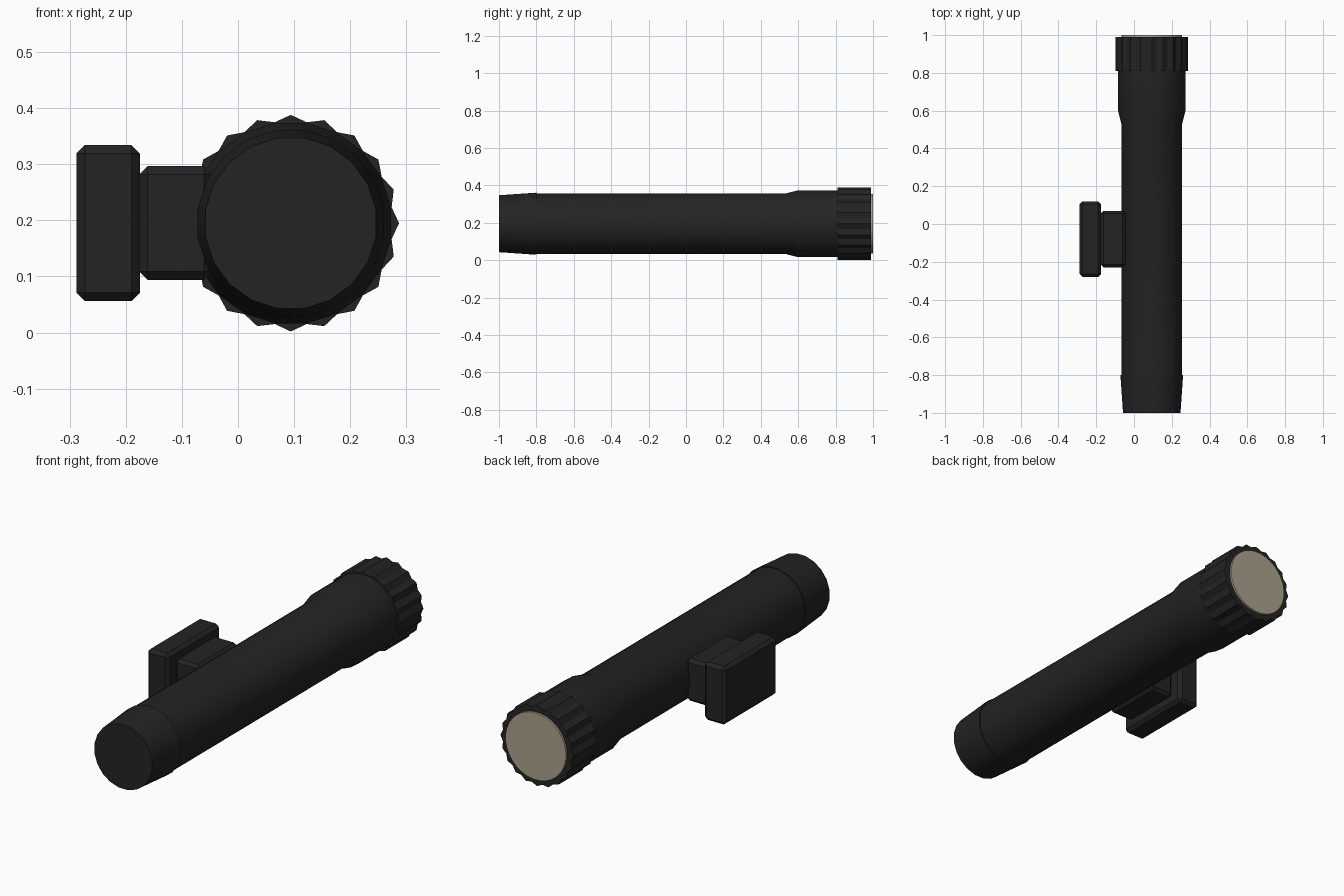
import bpy, bmesh, math
from mathutils import Vector

if "Cube" in bpy.data.objects:
    bpy.data.objects.remove(bpy.data.objects["Cube"])

AX, AZ = 0.094, 0.195   # tube axis, running along y


def material(name, rgb):
    m = bpy.data.materials.new(name)
    m.diffuse_color = (*rgb, 1)
    m.use_nodes = True
    m.node_tree.nodes["Principled BSDF"].inputs["Base Color"].default_value = m.diffuse_color
    return m


black = material("matte_black", (0.017, 0.017, 0.017))
cream = material("lens_cream", (0.40, 0.36, 0.26))


def finish(name, bm, mat, smooth=None):
    bmesh.ops.recalc_face_normals(bm, faces=bm.faces)
    me = bpy.data.meshes.new(name)
    bm.to_mesh(me)
    bm.free()
    ob = bpy.data.objects.new(name, me)
    bpy.context.collection.objects.link(ob)
    me.materials.append(mat)
    if smooth:
        bpy.ops.object.select_all(action='DESELECT')
        ob.select_set(True)
        bpy.context.view_layer.objects.active = ob
        bpy.ops.object.shade_smooth_by_angle(angle=math.radians(smooth))
    return ob


def lathe(name, sections, mat, sides=20, turn=0.5, smooth=30):
    """Loft rings along y; each section is (y, radius) or (y, peak, valley)."""
    bm = bmesh.new()
    rings = []
    for y, *r in sections:
        ring = []
        for i in range(sides):
            a = 2 * math.pi * (i + turn) / sides
            rad = r[i % len(r)]
            ring.append(bm.verts.new((AX + rad * math.cos(a), y, AZ + rad * math.sin(a))))
        rings.append(ring)
    for p, q in zip(rings, rings[1:]):
        for i in range(sides):
            j = (i + 1) % sides
            bm.faces.new((p[i], p[j], q[j], q[i]))
    bm.faces.new(rings[0])
    bm.faces.new(rings[-1])
    return finish(name, bm, mat, smooth)


def block(name, lo, hi, bevel, mat):
    bm = bmesh.new()
    bmesh.ops.create_cube(bm, size=1)
    lo, hi = Vector(lo), Vector(hi)
    bmesh.ops.scale(bm, vec=hi - lo, verts=bm.verts)
    bmesh.ops.translate(bm, vec=(lo + hi) / 2, verts=bm.verts)
    bmesh.ops.bevel(bm, geom=bm.edges[:], offset=bevel, segments=1, affect='EDGES')
    return finish(name, bm, mat)


# Tapered tail cap, tube and flared head
lathe("tail_cap", [(-1, 0.154), (-0.8, 0.168)], black)
lathe("tube", [(-0.81, 0.163), (0.53, 0.163), (0.60, 0.181), (0.82, 0.181)], black, smooth=20)

# Ribbed bezel: twenty ridges
lathe("bezel", [(0.81, 0.193, 0.182), (0.99, 0.193, 0.182)], black, sides=40, turn=0, smooth=None)
lathe("lens", [(0.98, 0.160), (1.0, 0.160)], cream, sides=32)

# Side mount: spacer block and clamp plate
block("mount_spacer", (-0.176, -0.23, 0.094), (-0.046, 0.07, 0.297), 0.015, black)
block("mount_plate", (-0.288, -0.28, 0.056), (-0.175, 0.12, 0.334), 0.015, black)
